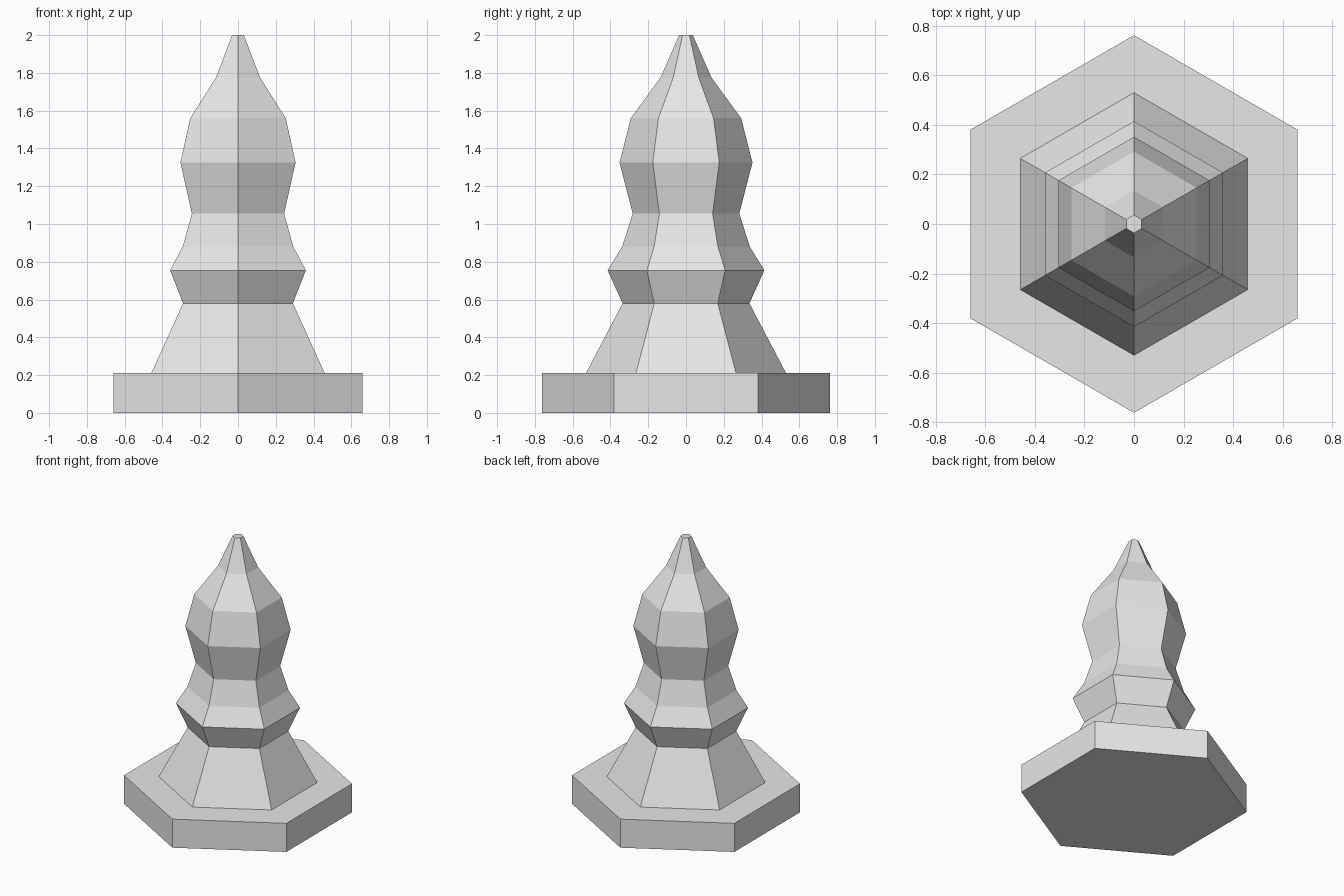
import bpy, bmesh, math

if "Cube" in bpy.data.objects:
    bpy.data.objects.remove(bpy.data.objects["Cube"])

SIDES = 6

stone = bpy.data.materials.new("light_grey")
stone.diffuse_color = (0.8, 0.8, 0.8, 1.0)
stone.use_nodes = True
stone.node_tree.nodes["Principled BSDF"].inputs["Base Color"].default_value = stone.diffuse_color


def turned(name, profile):
    """Closed six-sided solid from (radius, height) rings, corners on the y axis."""
    bm = bmesh.new()
    rings = []
    for r, z in profile:
        angles = [math.pi / 2 + math.tau * i / SIDES for i in range(SIDES)]
        rings.append([bm.verts.new((r * math.cos(a), r * math.sin(a), z)) for a in angles])
    for low, high in zip(rings, rings[1:]):
        for i in range(SIDES):
            j = (i + 1) % SIDES
            bm.faces.new((low[i], low[j], high[j], high[i]))
    bm.faces.new(rings[0][::-1])
    bm.faces.new(rings[-1])
    mesh = bpy.data.meshes.new(name)
    bm.to_mesh(mesh)
    bm.free()
    mesh.materials.append(stone)
    obj = bpy.data.objects.new(name, mesh)
    bpy.context.collection.objects.link(obj)
    return obj


# Plinth, flared foot, collar, waist, bulb and tapered tip in one solid
turned("hexagonal_spire", [
    (0.762, 0.0), (0.762, 0.21),     # plinth
    (0.53, 0.21), (0.336, 0.58),     # flared foot
    (0.415, 0.755), (0.338, 0.88),   # collar
    (0.282, 1.055), (0.352, 1.325),  # waist and bulb
    (0.292, 1.56), (0.135, 1.775),   # shoulder
    (0.036, 2.0),                    # tip
])
